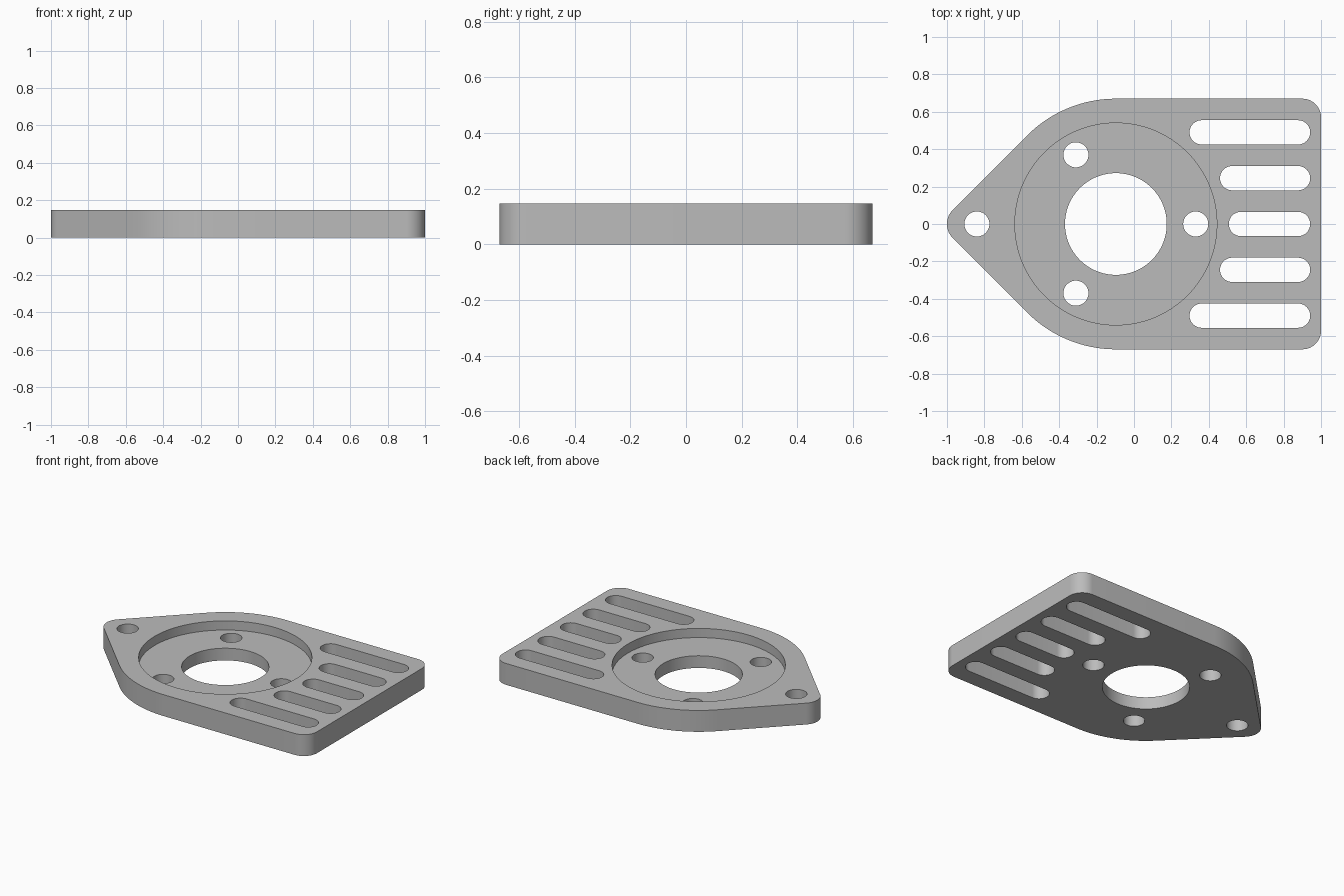
import bpy, bmesh
from math import cos, sin, radians, sqrt

cube = bpy.data.objects.get("Cube")
if cube:
    bpy.data.objects.remove(cube, do_unlink=True)

THICK = 0.147      # plate thickness
FLOOR = 0.084      # height of the recess floor
CX = -0.097        # centre of the round end
R = 0.67           # half width of the plate
HOLE = 0.067       # radius of bolt holes and slot ends

grey = bpy.data.materials.new("plain grey")
grey.use_nodes = True
grey.diffuse_color = (0.5, 0.5, 0.5, 1)
grey.node_tree.nodes["Principled BSDF"].inputs["Base Color"].default_value = (0.5, 0.5, 0.5, 1)


def arc(cx, cy, r, start, end, steps):
    """Points along an arc, angles in degrees."""
    angles = [radians(start + (end - start) * i / steps) for i in range(steps + 1)]
    return [(cx + r * cos(a), cy + r * sin(a)) for a in angles]


def circle(cx, cy, r, steps=48):
    return arc(cx, cy, r, 0, 360, steps)[:-1]


def slot(x0, x1, y, r):
    return arc(x1 - r, y, r, -90, 90, 20) + arc(x0 + r, y, r, 90, 270, 20)


def prisms(name, outlines, z0, z1):
    """One object holding an upright prism for each outline."""
    bm = bmesh.new()
    for points in outlines:
        face = bm.faces.new([bm.verts.new((x, y, z0)) for x, y in points])
        out = bmesh.ops.extrude_face_region(bm, geom=[face])
        top = [v for v in out["geom"] if isinstance(v, bmesh.types.BMVert)]
        bmesh.ops.translate(bm, verts=top, vec=(0, 0, z1 - z0))
    bmesh.ops.recalc_face_normals(bm, faces=bm.faces)
    mesh = bpy.data.meshes.new(name)
    bm.to_mesh(mesh)
    bm.free()
    obj = bpy.data.objects.new(name, mesh)
    bpy.context.collection.objects.link(obj)
    mesh.materials.append(grey)
    return obj


# Plate: rounded square end, round shoulders, 45 degree sides and a rounded tip
corner = 0.1
apex = CX - R * sqrt(2)
tip = (-1 - apex) / (sqrt(2) - 1)
outline = (arc(1 - corner, R - corner, corner, 0, 90, 16)
           + arc(CX, 0, R, 90, 135, 24)
           + arc(tip - 1, 0, tip, 135, 225, 20)
           + arc(CX, 0, R, 225, 270, 24)
           + arc(1 - corner, corner - R, corner, 270, 360, 16))
plate = prisms("mounting_plate", [outline], 0, THICK)

# Round recess in the top
recess = prisms("recess_cutter", [circle(CX, 0, 0.54, 128)], FLOOR, THICK + 0.1)

# Centre bore, bolt holes and cooling slots, all right through
cuts = [circle(CX, 0, 0.272, 96), circle(-0.84, 0, HOLE)]
for angle in (0, 120, 240):
    a = radians(angle)
    cuts.append(circle(CX + 0.427 * cos(a), 0.427 * sin(a), HOLE))
for row, start in ((-2, 0.297), (-1, 0.46), (0, 0.507), (1, 0.46), (2, 0.297)):
    cuts.append(slot(start, 0.942, row * 0.245, HOLE - 0.002))
through = prisms("through_cutter", cuts, -0.1, THICK + 0.1)

bpy.ops.object.select_all(action='DESELECT')
plate.select_set(True)
bpy.context.view_layer.objects.active = plate
for cutter in (recess, through):
    mod = plate.modifiers.new(cutter.name, 'BOOLEAN')
    mod.operation = 'DIFFERENCE'
    mod.solver = 'EXACT'
    mod.object = cutter
    bpy.ops.object.modifier_apply(modifier=mod.name)
    bpy.data.objects.remove(cutter, do_unlink=True)

bpy.ops.object.shade_smooth_by_angle(angle=radians(30))
